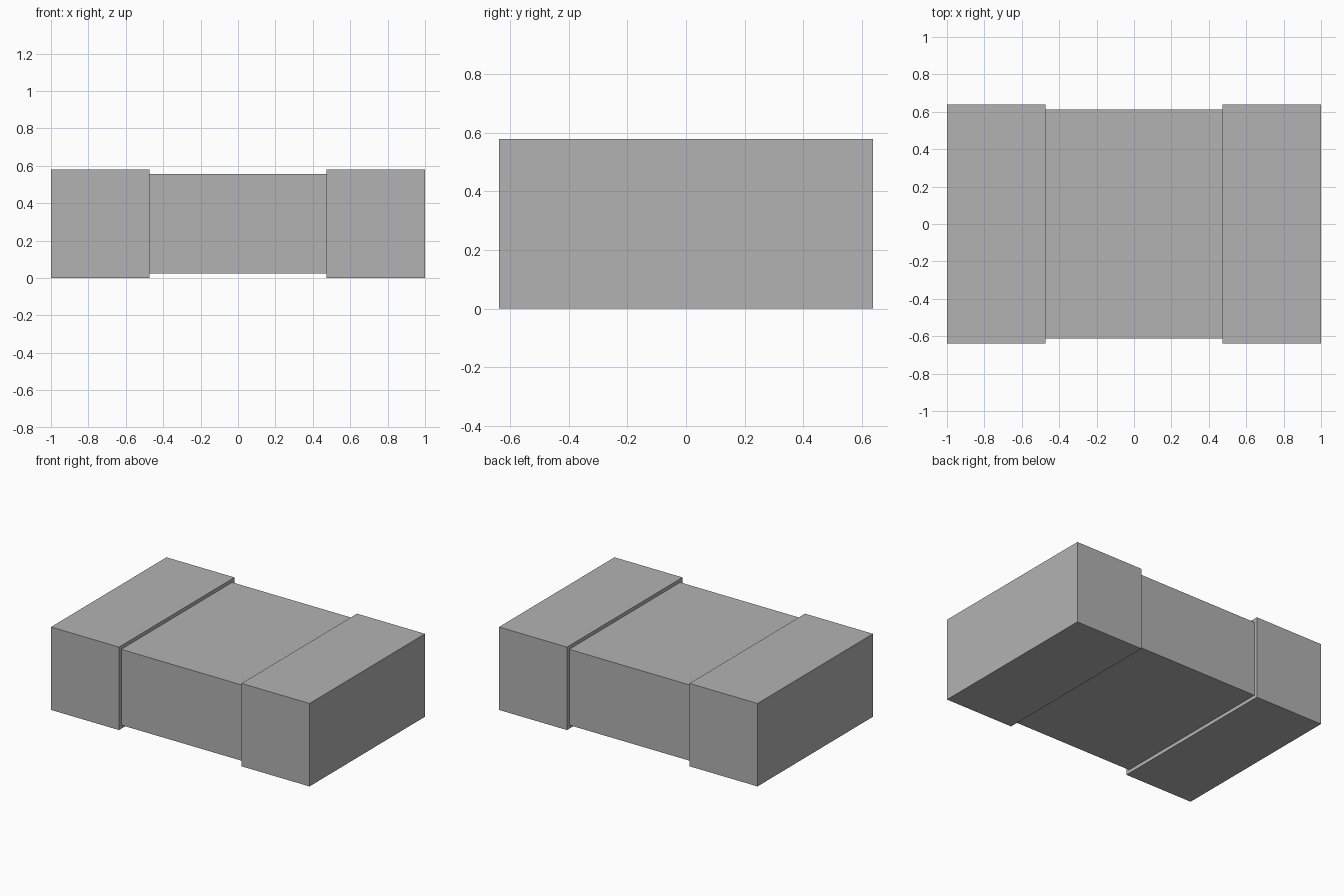
import bpy

old = bpy.data.objects.get("Cube")
if old:
    bpy.data.objects.remove(old, do_unlink=True)

# Single plain grey
GREY = (0.448, 0.448, 0.448, 1.0)
grey = bpy.data.materials.new("plain_grey")
grey.use_nodes = True
grey.diffuse_color = GREY
grey.node_tree.nodes["Principled BSDF"].inputs["Base Color"].default_value = GREY

HEIGHT, DEPTH = 0.58, 1.276   # end caps
STEP = 0.025                  # inset of the body on every side
INNER = 0.474                 # inner face of each cap


def box(name, x0, x1, depth, z0, z1):
    bpy.ops.mesh.primitive_cube_add(size=1, location=((x0 + x1) / 2, 0, (z0 + z1) / 2))
    ob = bpy.context.object
    ob.name = name
    ob.scale = (x1 - x0, depth, z1 - z0)
    bpy.ops.object.transform_apply(location=False, rotation=False, scale=True)
    ob.data.materials.append(grey)
    return ob


# Central body, seated slightly into the caps
box("central_body", -INNER - 0.01, INNER + 0.01, DEPTH - 2 * STEP, STEP, HEIGHT - STEP)

# End caps
box("left_end_cap", INNER, 1, DEPTH, 0, HEIGHT)
box("right_end_cap", -1, -INNER, DEPTH, 0, HEIGHT)
